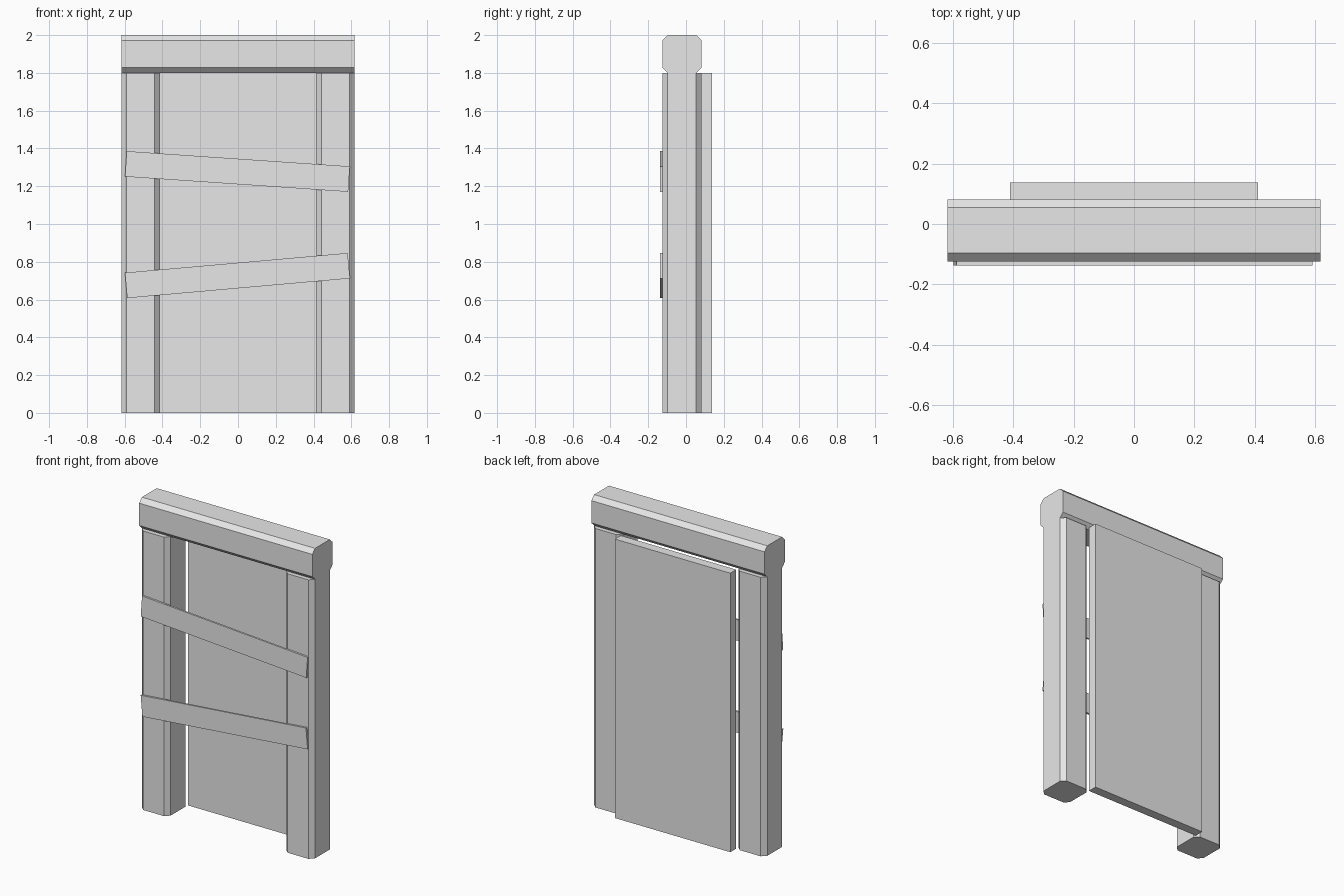
import bpy
import bmesh
from math import radians
from mathutils import Matrix, Vector

cube = bpy.data.objects.get("Cube")
if cube:
    bpy.data.objects.remove(cube)

# One plain grey for every board
grey = bpy.data.materials.new("plain grey")
grey.use_nodes = True
grey.diffuse_color = (0.8, 0.8, 0.8, 1)
grey.node_tree.nodes["Principled BSDF"].inputs["Base Color"].default_value = grey.diffuse_color


def board(name, low, high, chamfer_axis=None, chamfer=0.028, tilt=0):
    """Box between two corners, chamfered along one axis, tilted about y."""
    low, high = Vector(low), Vector(high)
    size = high - low
    bm = bmesh.new()
    bmesh.ops.create_cube(bm, size=1, matrix=Matrix.Diagonal((*size, 1)))
    if chamfer_axis is not None:
        edges = [e for e in bm.edges
                 if abs((e.verts[0].co - e.verts[1].co)[chamfer_axis]) > 0.01]
        bmesh.ops.bevel(bm, geom=edges, offset=chamfer, segments=1, affect='EDGES')
    mesh = bpy.data.meshes.new(name)
    bm.to_mesh(mesh)
    bm.free()
    mesh.materials.append(grey)
    obj = bpy.data.objects.new(name, mesh)
    obj.location = (low + high) / 2
    obj.rotation_euler.y = radians(tilt)
    bpy.context.collection.objects.link(obj)
    return obj


# Frame: two chamfered posts under a chamfered lintel
FRONT, BACK, TOP = -0.125, 0.082, 1.8
board("left_post", (0.413, FRONT, 0), (0.618, BACK, TOP), 2)
board("right_post", (-0.618, FRONT, 0), (-0.413, BACK, TOP), 2)
board("lintel", (-0.618, FRONT, TOP), (0.618, BACK, 2), 0)

# Door panel set behind the posts
board("door_panel", (-0.412, 0.077, 0), (0.412, 0.137, TOP))

# Crooked planks nailed across the front
for name, z, tilt in (("upper_plank", 1.278, 3.9), ("lower_plank", 0.727, -5.05)):
    board(name, (-0.595, -0.137, z - 0.0675), (0.589, FRONT, z + 0.0675), tilt=tilt)
